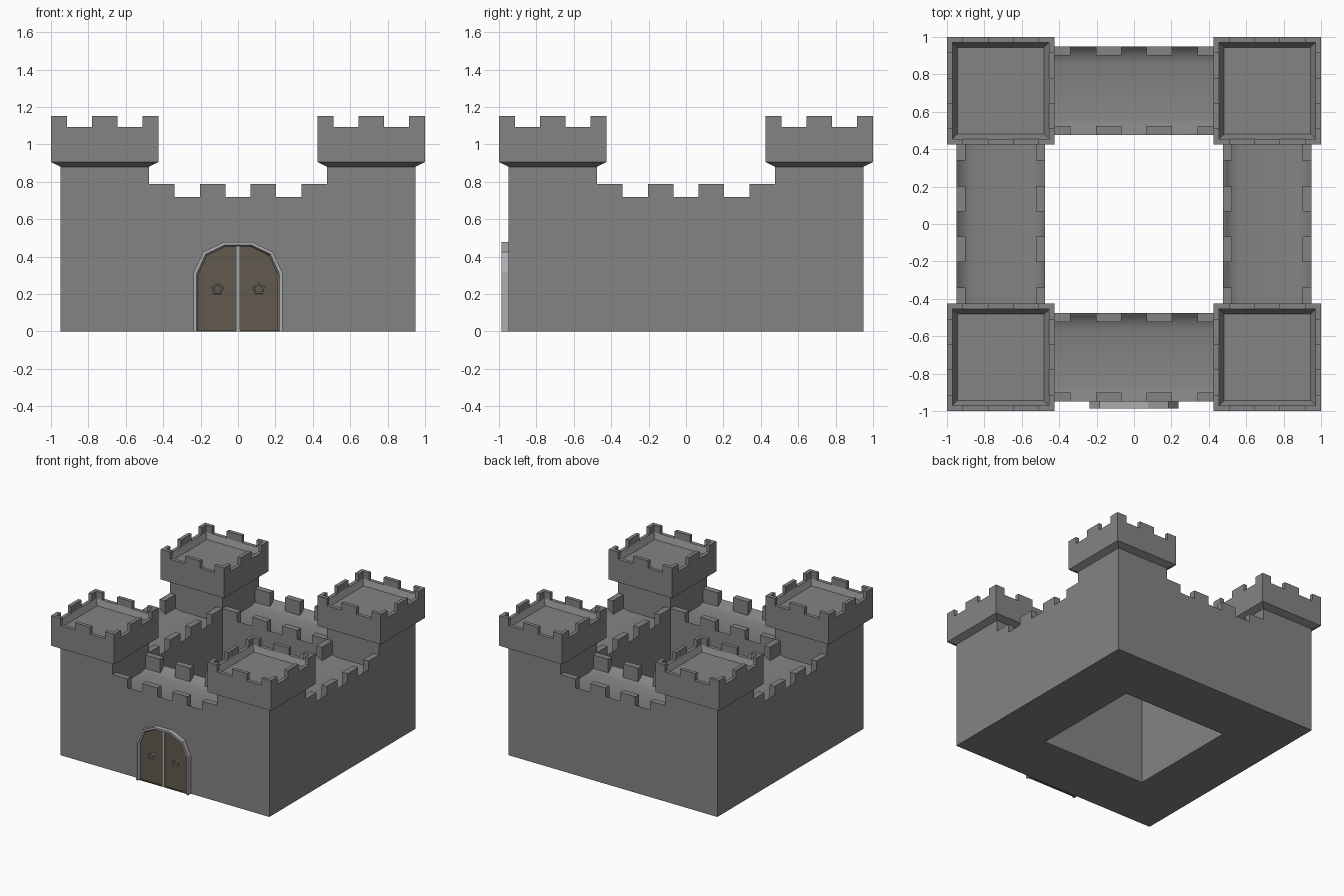
import bpy, bmesh
from math import pi, cos, sin
from mathutils import Matrix, Vector

if "Cube" in bpy.data.objects:
    bpy.data.objects.remove(bpy.data.objects["Cube"])


def finish(bm, name, mat=None):
    bmesh.ops.remove_doubles(bm, verts=bm.verts, dist=1e-5)
    bmesh.ops.recalc_face_normals(bm, faces=bm.faces)
    me = bpy.data.meshes.new(name)
    bm.to_mesh(me)
    bm.free()
    ob = bpy.data.objects.new(name, me)
    bpy.context.collection.objects.link(ob)
    me.materials.append(mat or stone)
    return ob


def material(name, rgb):
    m = bpy.data.materials.new(name)
    m.diffuse_color = (*rgb, 1)
    m.use_nodes = True
    m.node_tree.nodes["Principled BSDF"].inputs["Base Color"].default_value = m.diffuse_color
    return m


stone = material("stone", (0.23, 0.23, 0.23))
wood = material("dark_wood", (0.12, 0.1, 0.075))
trim = material("pale_trim", (0.42, 0.42, 0.43))


def loft(bm, rings, close=False, cap=False, cyclic=True):
    """Skin a list of equal-length point rings."""
    vs = [[bm.verts.new(p) for p in r] for r in rings]
    n = len(vs[0])
    pairs = list(zip(vs, vs[1:])) + ([(vs[-1], vs[0])] if close else [])
    for a, b in pairs:
        for i in range(n if cyclic else n - 1):
            j = (i + 1) % n
            bm.faces.new((a[i], a[j], b[j], b[i]))
    if cap:
        bm.faces.new(vs[-1])
    return vs


def square(h, z, c=(0, 0)):
    return [(c[0] + sx * h, c[1] + sy * h, z)
            for sx, sy in ((-1, -1), (1, -1), (1, 1), (-1, 1))]


def prism(bm, pts, z0, z1, m=Matrix()):
    """Vertical prism over an xy outline."""
    vs = loft(bm, [[m @ Vector((x, y, z)) for x, y in pts] for z in (z0, z1)], cap=True)
    bm.faces.new(vs[0])


def rect(x0, x1, y0, y1):
    return [(x0, y0), (x1, y0), (x1, y1), (x0, y1)]


OUT, INN, WALK, TOP, DIP = 0.95, 0.475, 0.718, 0.788, 0.665
turns = [Matrix.Rotation(k * pi / 2, 4, 'Z') for k in range(4)]

# Square ring of curtain walls around an open courtyard
bm = bmesh.new()
loft(bm, [square(OUT, WALK), square(OUT, 0), square(INN, 0), square(INN, WALK)])
finish(bm, "curtain_wall")

# Walkways between the towers, dished from the wall edges
dish = [(0, WALK), (0.02, 0.696), (0.05, 0.676), (0.09, DIP)]
section = [(-OUT + d, z) for d, z in dish] + [(-INN - d, z) for d, z in reversed(dish)]
bm = bmesh.new()
for m in turns:
    loft(bm, [[m @ Vector((x, y, z)) for y, z in section] for x in (-INN, INN)], cyclic=False)
walk = finish(bm, "walkway")
walk.data.shade_smooth()

# Wall battlements along outer and inner edges
bm = bmesh.new()
for m in turns:
    for y in (-OUT, -INN - 0.05):
        for x0, x1 in ((-INN, -0.34), (-0.203, -0.067), (0.067, 0.203), (0.34, INN)):
            prism(bm, rect(x0, x1, y, y + 0.05), DIP, TOP, m)
finish(bm, "wall_battlements")

# Corner towers with flared head, sunken roof and battlements
C, H, T, RIM, PEAK = 0.7125, 0.2875, 0.03, 1.093, 1.152
for name, cx, cy in (("front_left", -C, -C), ("front_right", C, -C),
                     ("back_left", -C, C), ("back_right", C, C)):
    bm = bmesh.new()
    loft(bm, [square(h, z, (cx, cy)) for h, z in
              ((0.2375, DIP), (0.2375, 0.88), (H, 0.905), (H, RIM),
               (H - T, RIM), (H - 0.057, 1.05))], cap=True)
    finish(bm, name + "_tower")
    bm = bmesh.new()
    k = H - 0.085
    for r in turns:
        m = Matrix.Translation((cx, cy, 0)) @ r
        prism(bm, rect(-0.069, 0.069, -H, -H + T), RIM, PEAK, m)
        prism(bm, [(-H, -H), (-k, -H), (-k, -H + T), (-H + T, -H + T),
                   (-H + T, -k), (-H, -k)], RIM, PEAK, m)
    finish(bm, name + "_tower_battlements")


# Gate outline, right half mirrored to the left
def arch(inset, y):
    half = [(0.237, 0), (0.237, 0.315), (0.185, 0.425), (0.075, 0.477)]
    s = (0.237 - inset) / 0.237
    half = [(x * s, z if z < 0.1 else z - inset * (z / 0.48) ** 1.5) for x, z in half]
    return [(x, y, z) for x, z in half] + [(-x, y, z) for x, z in reversed(half)]


# Stone gate frame
bm = bmesh.new()
vs = loft(bm, [arch(0, -0.95), arch(0, -0.986), arch(0.015, -0.986),
               arch(0.024, -0.96)], cyclic=False)
for end in (0, -1):
    bm.faces.new([r[end] for r in vs])
finish(bm, "gate_frame", trim)

# Wooden gate leaves
bm = bmesh.new()
bm.faces.new([bm.verts.new(p) for p in arch(0.02, -0.962)])
finish(bm, "gate_leaves", wood)

# Centre strip and sill
bm = bmesh.new()
prism(bm, rect(-0.011, 0.011, -0.972, -0.955), 0, 0.456)
finish(bm, "gate_centre_strip", trim)
bm = bmesh.new()
prism(bm, rect(-0.22, 0.22, -0.972, -0.955), 0, 0.008)
finish(bm, "gate_sill", wood)

# Five-sided ring handles
for side, sx in (("left", -1), ("right", 1)):
    bm = bmesh.new()
    rings = []
    for i in range(5):
        a = pi / 2 + i * 2 * pi / 5
        rings.append([(sx * 0.11 + (0.028 + 0.006 * cos(b)) * cos(a), -0.967 + 0.006 * sin(b),
                       0.228 + (0.028 + 0.006 * cos(b)) * sin(a))
                      for b in (j * pi / 2 for j in range(4))])
    loft(bm, rings, close=True)
    finish(bm, side + "_ring_handle", trim)
